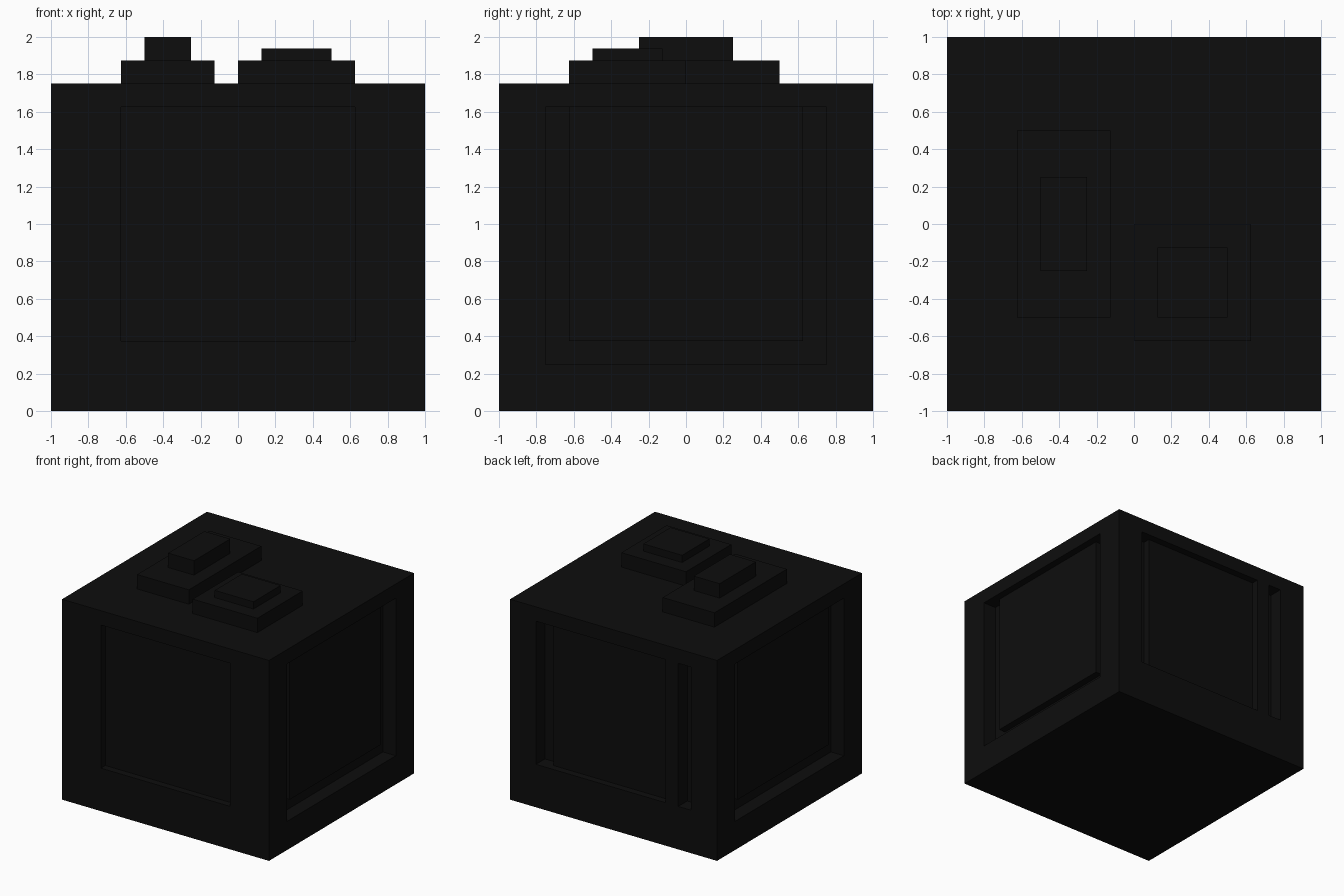
import bpy
from mathutils import Vector

default = bpy.data.objects.get("Cube")
if default:
    bpy.data.objects.remove(default, do_unlink=True)

# One flat near-black material
black = bpy.data.materials.new("near_black")
black.use_nodes = True
colour = (0.004, 0.004, 0.004, 1)
black.diffuse_color = colour
black.node_tree.nodes["Principled BSDF"].inputs["Base Color"].default_value = colour


def box(name, x, y, z):
    """Box spanning the given (low, high) range on each axis."""
    low, high = Vector((x[0], y[0], z[0])), Vector((x[1], y[1], z[1]))
    bpy.ops.mesh.primitive_cube_add(size=1)
    obj = bpy.context.object
    obj.name = obj.data.name = name
    for v in obj.data.vertices:
        v.co = (low + high) / 2 + v.co * (high - low)
    obj.data.materials.append(black)
    return obj


def cut(target, x, y, z):
    """Carve a box-shaped recess out of the target."""
    cutter = box("cutter", x, y, z)
    cutter.hide_render = True
    mod = target.modifiers.new("recess", "BOOLEAN")
    mod.operation = "DIFFERENCE"
    mod.solver = "EXACT"
    mod.object = cutter
    bpy.context.view_layer.objects.active = target
    bpy.ops.object.modifier_apply(modifier=mod.name)
    bpy.data.objects.remove(cutter, do_unlink=True)


TOP = 1.75
SHALLOW, DEEP = 1 - 0.0625, 1 - 0.125   # recess floor distances from centre
OUT = 1.1                               # cutters reach past the faces
PANEL_Z = (0.375, 1.625)

# Main body
body = box("body", (-1, 1), (-1, 1), (0, TOP))

# Front: one shallow square recess
cut(body, (-0.625, 0.625), (-OUT, -SHALLOW), PANEL_Z)

# Back: wide recess with a raised panel, and a separate narrow slot
cut(body, (-0.5, 0.75), (DEEP, OUT), PANEL_Z)
cut(body, (-0.75, -0.625), (DEEP, OUT), PANEL_Z)
box("back_panel", (-0.5, 0.625), (DEEP, SHALLOW), PANEL_Z)

# Sides: deep recess with a raised panel hanging from its upper edge
for side, name in ((1, "left"), (-1, "right")):
    cut(body, sorted((side * DEEP, side * OUT)), (-0.75, 0.75), (0.25, 1.625))
    box(name + "_panel", sorted((side * DEEP, side * SHALLOW)),
        (-0.625, 0.625), PANEL_Z)

# Stepped blocks on the top
box("tall_step_base", (-0.625, -0.125), (-0.5, 0.5), (TOP, 1.875))
box("tall_step_cap", (-0.5, -0.25), (-0.25, 0.25), (1.875, 2))
box("low_step_base", (0, 0.625), (-0.625, 0), (TOP, 1.875))
box("low_step_cap", (0.125, 0.5), (-0.5, -0.125), (1.875, 1.9375))
